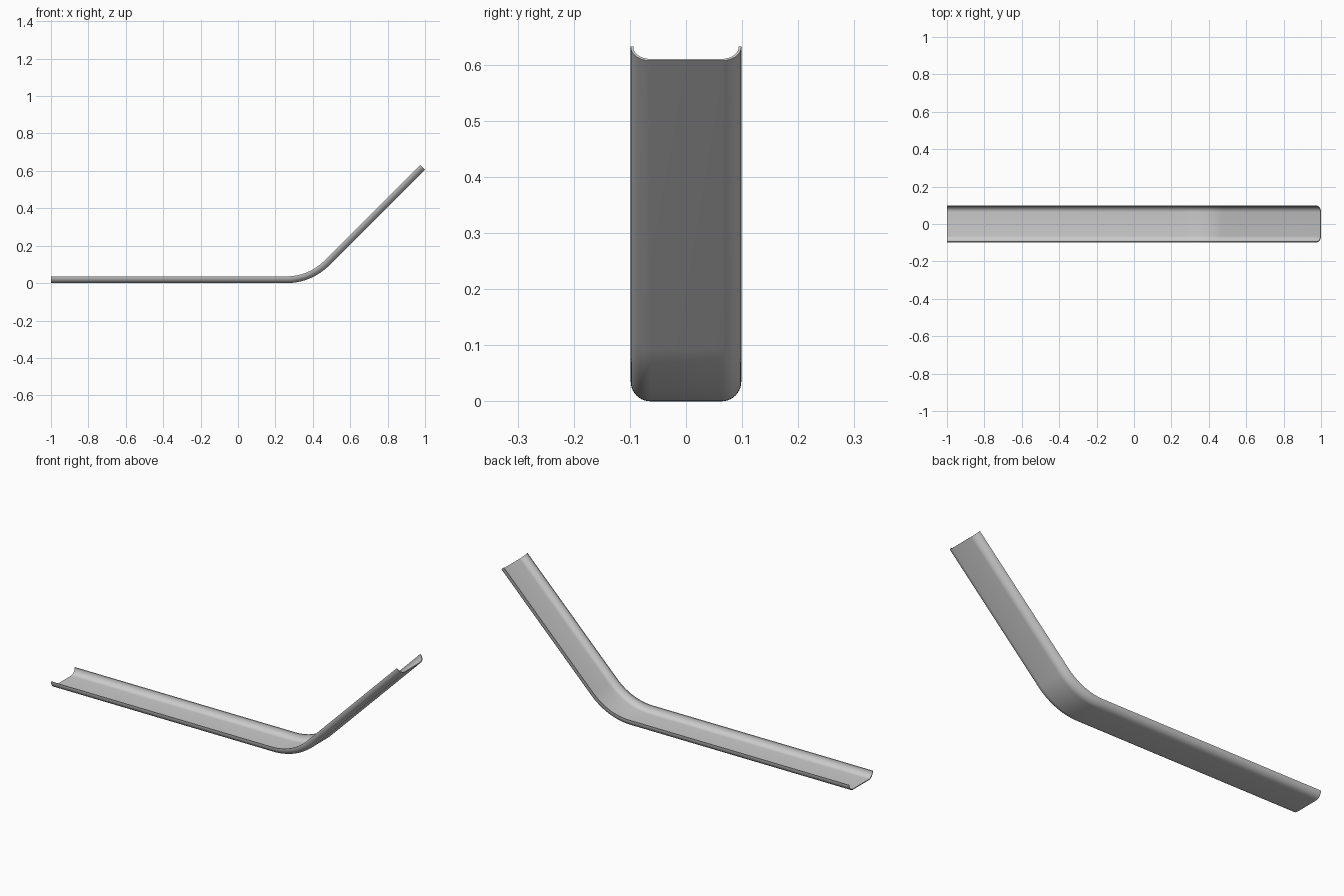
import bpy, bmesh
from math import sin, cos, tan, pi, radians

if "Cube" in bpy.data.objects:
    bpy.data.objects.remove(bpy.data.objects["Cube"])

HALF_W, HEIGHT, WALL, CORNER = 0.0985, 0.036, 0.0045, 0.035
BEND, END_Z = radians(45), 0.607
CORNER_STEPS, BEND_STEPS = 10, 20


def half_profile(offset):
    """Right half of the channel wall, from bottom flat to rim, inset by offset."""
    r, cy = CORNER - offset, HALF_W - CORNER
    pts = [(cy + r * sin(t * pi / 2 / CORNER_STEPS), CORNER - r * cos(t * pi / 2 / CORNER_STEPS))
           for t in range(CORNER_STEPS + 1)]
    return pts + [(HALF_W - offset, HEIGHT)]


def full_profile(offset):
    right = half_profile(offset)
    return [(-y, h) for y, h in reversed(right)] + right


# Closed U section: outer skin, then inner skin back again
section = full_profile(0) + full_profile(WALL)[::-1]

# Path of the underside: flat run, 45 degree bend, sloping run
corner_x = 1 - END_Z / tan(BEND)
tangent = 0.134
radius = tangent / tan(BEND / 2)
start_x = corner_x - tangent
path = [(-1, 0, 0)]
for i in range(BEND_STEPS + 1):
    a = BEND * i / BEND_STEPS
    path.append((start_x + radius * sin(a), radius * (1 - cos(a)), a))
path.append((1, END_Z, BEND))

# Sweep the section along the path
bm = bmesh.new()
rings = [[bm.verts.new((x - h * sin(a), y, z + h * cos(a))) for y, h in section]
         for x, z, a in path]
n = len(section)
for r0, r1 in zip(rings, rings[1:]):
    for i in range(n):
        j = (i + 1) % n
        bm.faces.new((r0[i], r0[j], r1[j], r1[i]))

# End caps as quad strips between the skins
for ring in (rings[0], rings[-1]):
    for i in range(n // 2 - 1):
        bm.faces.new((ring[i], ring[i + 1], ring[n - 2 - i], ring[n - 1 - i]))
bmesh.ops.recalc_face_normals(bm, faces=bm.faces)

mesh = bpy.data.meshes.new("bent_channel")
bm.to_mesh(mesh)
bm.free()
channel = bpy.data.objects.new("bent_channel", mesh)
bpy.context.collection.objects.link(channel)
bpy.context.view_layer.objects.active = channel
channel.select_set(True)
bpy.ops.object.shade_smooth_by_angle(angle=radians(30))
